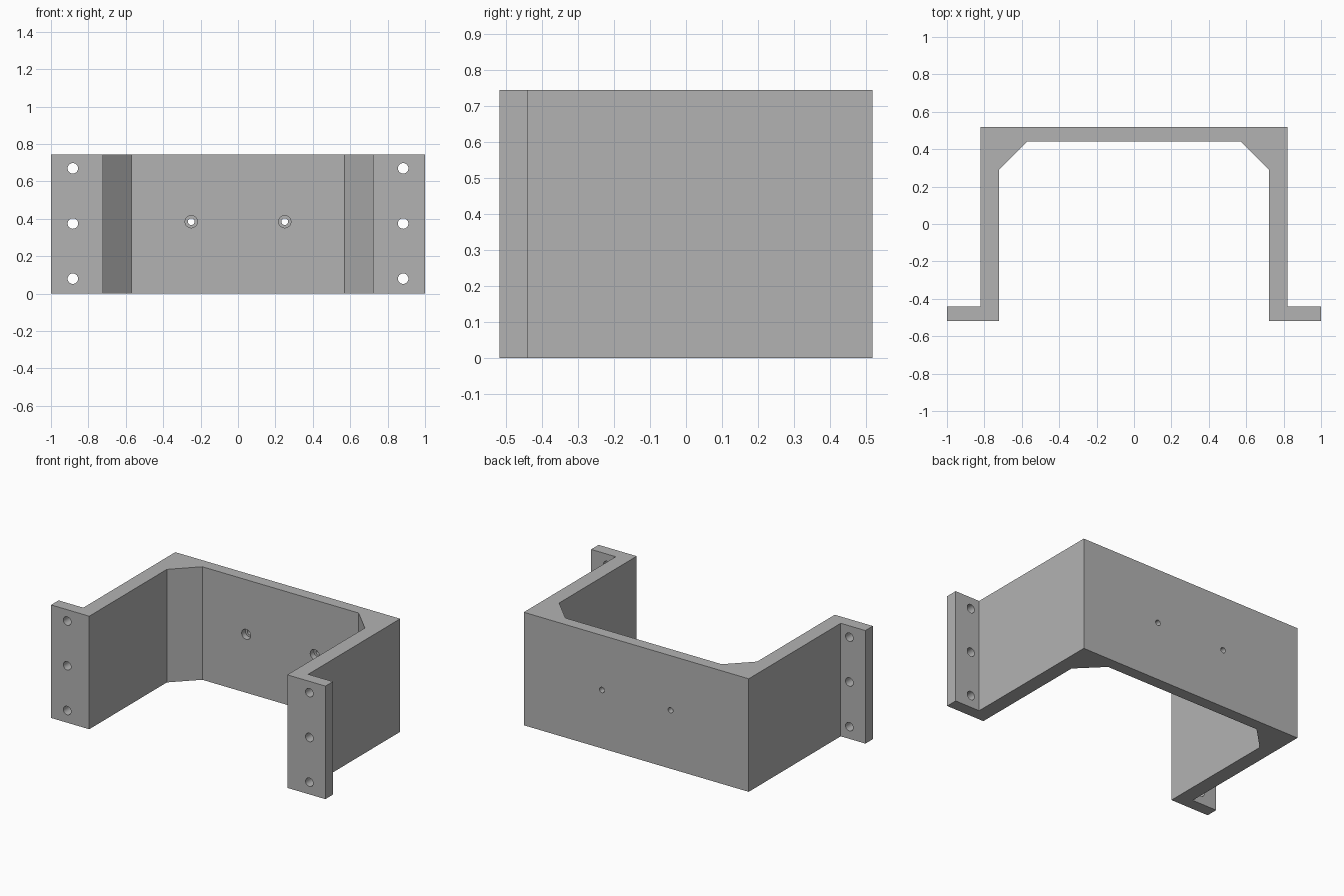
import bpy
import bmesh
from math import radians

if "Cube" in bpy.data.objects:
    bpy.data.objects.remove(bpy.data.objects["Cube"], do_unlink=True)

HEIGHT = 0.745
BACK, FRONT = 0.518, -0.518

# Single grey finish
grey = bpy.data.materials.new("plain grey")
grey.use_nodes = True
colour = (0.45, 0.45, 0.45, 1)
grey.diffuse_color = colour
grey.node_tree.nodes["Principled BSDF"].inputs["Base Color"].default_value = colour

# Bracket outline: right half, mirrored to the left, extruded upward
half = [(0.57, 0.442), (0.722, 0.29), (0.722, FRONT), (1, FRONT),
        (1, -0.44), (0.82, -0.44), (0.82, BACK)]
outline = half + [(-x, y) for x, y in reversed(half)]

bm = bmesh.new()
base = bm.faces.new([bm.verts.new((x, y, 0)) for x, y in outline])
top = bmesh.ops.extrude_face_region(bm, geom=[base])["geom"]
bmesh.ops.translate(bm, vec=(0, 0, HEIGHT),
                    verts=[v for v in top if isinstance(v, bmesh.types.BMVert)])
bmesh.ops.recalc_face_normals(bm, faces=bm.faces)
mesh = bpy.data.meshes.new("mounting_bracket")
bm.to_mesh(mesh)
bm.free()
mesh.materials.append(grey)
bracket = bpy.data.objects.new("mounting_bracket", mesh)
bpy.context.collection.objects.link(bracket)


def drill(x, z, radius, y_start, y_end):
    """Cut a round hole along y through the bracket."""
    bpy.ops.mesh.primitive_cylinder_add(
        vertices=32, radius=radius, depth=y_end - y_start,
        location=(x, (y_start + y_end) / 2, z), rotation=(radians(90), 0, 0))
    cutter = bpy.context.object
    cutter.name = "hole_cutter"
    cutter.hide_render = True
    cutter.data.materials.append(grey)
    cut = bracket.modifiers.new("hole", "BOOLEAN")
    cut.operation = "DIFFERENCE"
    cut.solver = "EXACT"
    cut.object = cutter
    bpy.context.view_layer.objects.active = bracket
    bpy.ops.object.modifier_apply(modifier=cut.name)
    bpy.data.objects.remove(cutter, do_unlink=True)


for side in (-1, 1):
    # Three bolt holes through each flange
    for z in (0.08, 0.375, 0.67):
        drill(side * 0.883, z, 0.028, -0.6, -0.4)
    # Counterbored screw hole in the back wall
    drill(side * 0.25, 0.385, 0.033, 0.40, 0.48)
    drill(side * 0.25, 0.385, 0.018, 0.41, 0.60)

# Smooth hole walls, crisp edges elsewhere
bpy.ops.object.select_all(action="DESELECT")
bracket.select_set(True)
bpy.context.view_layer.objects.active = bracket
bpy.ops.object.shade_smooth_by_angle(angle=radians(30))
